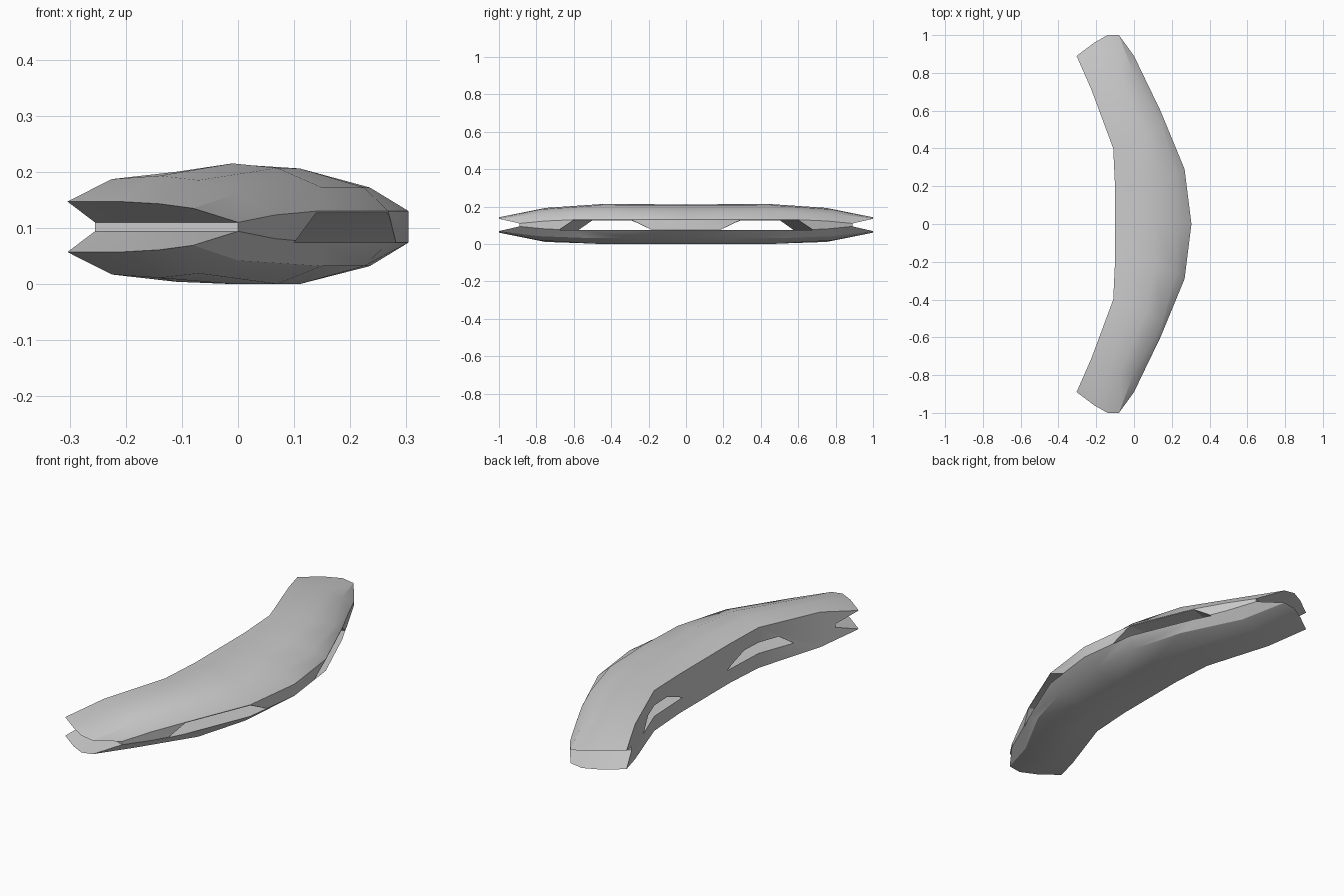
import bpy, bmesh
from mathutils import Vector

if "Cube" in bpy.data.objects:
    bpy.data.objects.remove(bpy.data.objects["Cube"])

# Top half-profile at each station from the middle to the end (inner edge -> nose)
stations = [
    [(-.10, 0, .197), (0, 0, .211), (.11, 0, .206), (.235, 0, .172), (.304, 0, .13)],
    [(-.10, .19, .197), (0, .21, .213), (.11, .23, .206), (.225, .26, .172), (.268, .29, .13)],
    [(-.11, .40, .20), (-.01, .43, .215), (.07, .46, .207), (.15, .52, .172), (.14, .60, .13)],
    [(-.225, .71, .187), (-.14, .75, .193), (-.07, .78, .185), (0, .79, .162), (.065, .755, .123)],
    [(-.304, .89, .147), (-.21, .96, .147), (-.14, 1, .143), (-.08, 1, .135), (0, .89, .11)],
]
# Floor of the V notch in the end
notch = [(-.255, .78, .11), (-.18, .813, .11), (-.115, .84, .11), (-.06, .865, .11)]


def make_object(name, bm):
    bmesh.ops.recalc_face_normals(bm, faces=bm.faces)
    me = bpy.data.meshes.new(name)
    bm.to_mesh(me)
    bm.free()
    ob = bpy.data.objects.new(name, me)
    bpy.context.collection.objects.link(ob)
    m = ob.modifiers.new("mirror", 'MIRROR')
    m.use_axis = (False, True, False)
    m.use_clip = True
    return ob


# Curved bar: lofted skins above and below, joined by nose and inner walls
bm = bmesh.new()


def add_row(row):
    top = [bm.verts.new(p) for p in row]
    bot = [bm.verts.new((x, y, max(0, .204 - z))) for x, y, z in row]
    return top, bot


rows = [add_row(r) for r in stations]
floor = add_row(notch)
for k in (0, 1):
    floor[k].append(rows[-1][k][-1])
    for a, b in zip(rows, rows[1:]):
        for j in range(4):
            bm.faces.new((a[k][j], a[k][j + 1], b[k][j + 1], b[k][j]))
    end = rows[-1][k]
    for j in range(4):
        vs = [end[j], end[j + 1], floor[k][j + 1], floor[k][j]]
        bm.faces.new(list(dict.fromkeys(vs)))
for i, (a, b) in enumerate(zip(rows, rows[1:])):
    bm.faces.new((a[0][4], a[1][4], b[1][4], b[0][4]))
    mid = [floor[0][0], floor[1][0]] if i == 3 else []
    bm.faces.new([a[0][0], b[0][0]] + mid + [b[1][0], a[1][0]])
for j in range(4):
    bm.faces.new((floor[0][j], floor[0][j + 1], floor[1][j + 1], floor[1][j]))
bar = make_object("curved_bar", bm)

# Cutter for the tapered windows through the bar, mirrored to both halves
outer = [(.135, .60, .127), (.26, .29, .127), (.27, .18, .074), (.10, .68, .074)]
inner = [(-.175, .49, .127), (-.09, .295, .127), (-.096, .17, .074), (-.178, .575, .074)]
bm = bmesh.new()
o, n = [], []
for p, q in zip(outer, inner):
    p, q = Vector(p), Vector(q)
    o.append(bm.verts.new(p + (p - q) * .3))
    n.append(bm.verts.new(q + (q - p) * .3))
bm.faces.new(o)
bm.faces.new(n)
for j in range(4):
    h = (j + 1) % 4
    bm.faces.new((o[j], o[h], n[h], n[j]))
cutter = make_object("window_cutter", bm)
cutter.hide_render = True

cut = bar.modifiers.new("windows", 'BOOLEAN')
cut.operation = 'DIFFERENCE'
cut.solver = 'EXACT'
cut.object = cutter

# Apply modifiers, drop the cutter and smooth the skin
bpy.context.view_layer.update()
mesh = bpy.data.meshes.new_from_object(bar.evaluated_get(bpy.context.evaluated_depsgraph_get()))
bar.modifiers.clear()
bar.data = mesh
bpy.data.objects.remove(cutter)
bpy.context.view_layer.objects.active = bar
bar.select_set(True)
bpy.ops.object.shade_smooth_by_angle(angle=0.52)
